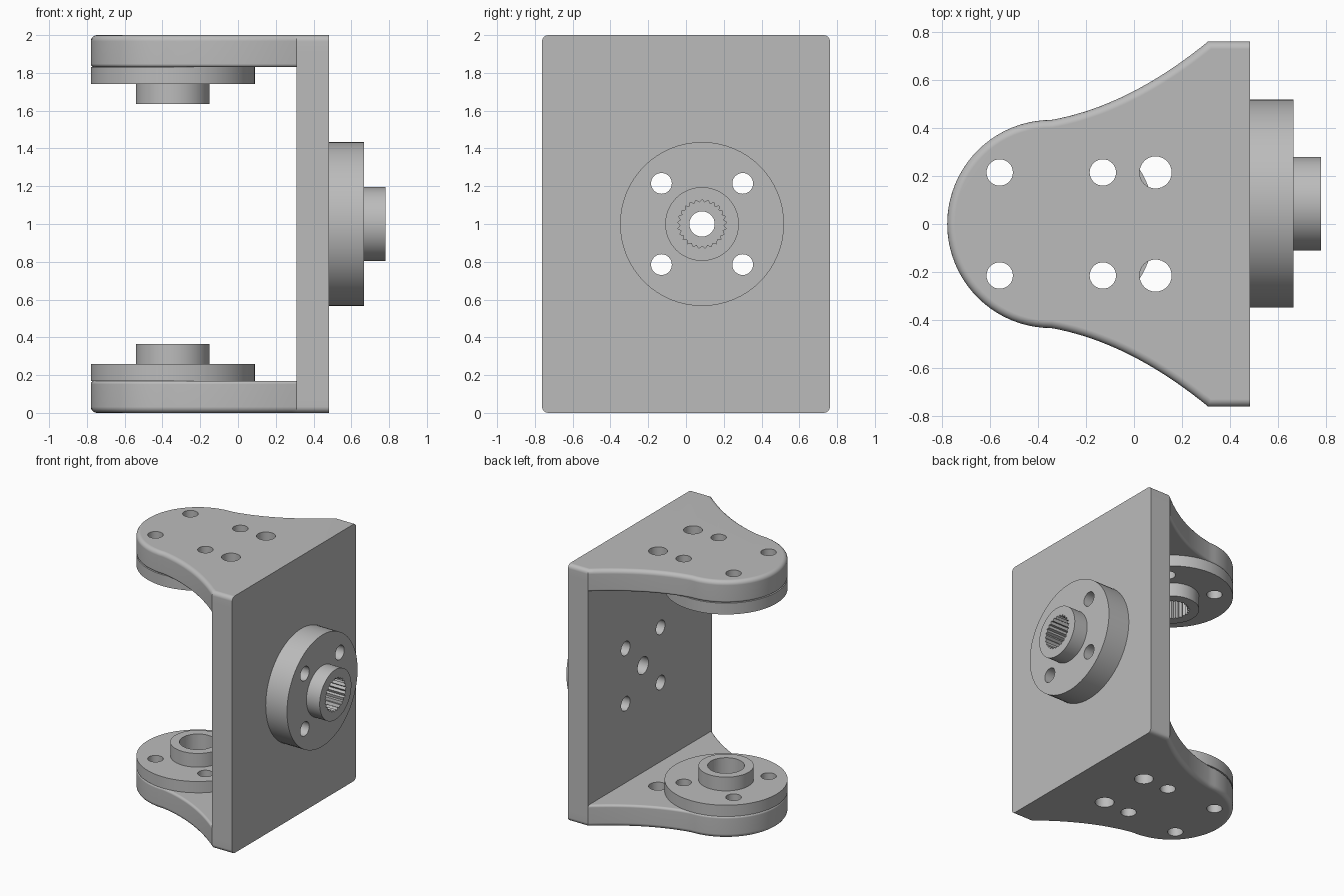
import bpy, bmesh
from math import cos, sin, pi, radians
from mathutils import Matrix, Vector

cube = bpy.data.objects.get("Cube")
if cube:
    bpy.data.objects.remove(cube, do_unlink=True)

grey = bpy.data.materials.new("light grey")
grey.use_nodes = True
colour = (0.5, 0.5, 0.5, 1)
grey.diffuse_color = colour
grey.node_tree.nodes["Principled BSDF"].inputs["Base Color"].default_value = colour

# Main sizes
ARM = 0.17                # arm thickness
END = 0.483               # outer face of the plate
INNER = 0.31              # inner face of the plate
HALF = 0.762              # half width of the plate
CX, R = -0.345, 0.434     # round end of the arms, also the disc radius
BOLT = 0.215              # bolt offset from a disc centre
HOLE = 0.055


def circle(r, n=64, x=0, y=0):
    return [(x + r * cos(2 * pi * i / n), y + r * sin(2 * pi * i / n)) for i in range(n)]


def prism(points, z0, z1):
    bm = bmesh.new()
    face = bm.faces.new([bm.verts.new((x, y, z0)) for x, y in points])
    top = bmesh.ops.extrude_face_region(bm, geom=[face])["geom"]
    verts = [v for v in top if isinstance(v, bmesh.types.BMVert)]
    bmesh.ops.translate(bm, verts=verts, vec=(0, 0, z1 - z0))
    bmesh.ops.recalc_face_normals(bm, faces=bm.faces)
    return bm


def make(name, bm, matrix=Matrix()):
    bm.transform(matrix)
    bmesh.ops.recalc_face_normals(bm, faces=bm.faces)
    mesh = bpy.data.meshes.new(name)
    bm.to_mesh(mesh)
    bm.free()
    mesh.materials.append(grey)
    obj = bpy.data.objects.new(name, mesh)
    bpy.context.collection.objects.link(obj)
    return obj


def activate(obj):
    bpy.ops.object.select_all(action='DESELECT')
    obj.select_set(True)
    bpy.context.view_layer.objects.active = obj


def combine(obj, other, operation):
    activate(obj)
    mod = obj.modifiers.new("Boolean", 'BOOLEAN')
    mod.operation, mod.solver, mod.object = operation, 'EXACT', other
    bpy.ops.object.modifier_apply(modifier=mod.name)
    bpy.data.objects.remove(other, do_unlink=True)


def drill(obj, points, z0, z1, matrix=Matrix()):
    combine(obj, make("cutter", prism(points, z0, z1), matrix), 'DIFFERENCE')


def smooth(obj):
    activate(obj)
    bpy.ops.object.shade_smooth_by_angle(angle=radians(30))
    obj.modifiers.new("Weighted normals", 'WEIGHTED_NORMAL').keep_sharp = True


# Arm outline: half circle, flared sides, straight end
def flare(side):
    a, c, b = Vector((CX, R)), Vector((-0.02, 0.492)), Vector((INNER, HALF))
    steps = [i / 20 for i in range(1, 21)]
    curve = [a * (1 - t) ** 2 + c * 2 * t * (1 - t) + b * t * t for t in steps]
    return [(p.x, side * p.y) for p in curve]


outline = [(CX + R * cos(pi / 2 + pi * i / 40), R * sin(pi / 2 + pi * i / 40))
           for i in range(41)]
outline += flare(-1) + [(END, -HALF), (END, HALF)] + flare(1)[::-1]


# Arm with rounded rims, outer face at z = 0
def arm(name, matrix):
    bm = prism(outline, 0, ARM)
    for z, radius in ((0, 0.032), (ARM, 0.018)):
        rim = [e for e in bm.edges
               if all(abs(v.co.z - z) < 1e-5 for v in e.verts)
               and not all(v.co.x > END - 1e-4 for v in e.verts)]
        bmesh.ops.bevel(bm, geom=rim, offset=radius, segments=4, profile=0.5,
                        affect='EDGES', clamp_overlap=False)
    return make(name, bm, matrix)


# Bracket: plate joined with both arms
plate = [(INNER, -HALF), (END, -HALF), (END, HALF), (INNER, HALF)]
bracket = make("bracket", prism(plate, ARM / 2, 2 - ARM / 2))
flip = Matrix.Translation((0, 0, 2)) @ Matrix.Diagonal((1, 1, -1, 1))
for matrix in (Matrix(), flip):
    combine(bracket, arm("arm", matrix), 'UNION')

# Arm holes
for y in (-BOLT, BOLT):
    for x, r in ((CX - BOLT, HOLE), (CX + BOLT, HOLE), (0.09, 0.067)):
        drill(bracket, circle(r, 32, x, y), -0.1, 2.1)

# Plate holes
side = Matrix.Translation((END, 0.085, 1)) @ Matrix.Rotation(pi / 2, 4, 'Y')
corners = [(x, y) for x in (-BOLT, BOLT) for y in (-BOLT, BOLT)]
for x, y in corners:
    drill(bracket, circle(HOLE, 32, x, y), -0.3, 0.1, side)
drill(bracket, circle(0.067, 32), -0.3, 0.1, side)
smooth(bracket)


# Flanged hub: disc and collar, with bolt holes and a plain or toothed bore
def hub(name, disc, collar, toothed, matrix):
    bm = bmesh.new()
    profile = [(0, 0), (R, 0), (R, disc), (0.195, disc), (0.195, collar), (0, collar)]
    verts = [bm.verts.new((x, 0, z)) for x, z in profile]
    edges = [bm.edges.new(pair) for pair in zip(verts, verts[1:])]
    bmesh.ops.spin(bm, geom=verts + edges, axis=(0, 0, 1), cent=(0, 0, 0),
                   angle=2 * pi, steps=64)
    bmesh.ops.remove_doubles(bm, verts=bm.verts, dist=1e-4)
    obj = make(name, bm)
    bore = circle(0.13, 48)
    if toothed:
        bore = [(x * k, y * k) for i, (x, y) in enumerate(circle(0.13, 50))
                for k in [1 if i % 2 else 0.88]]
    drill(obj, bore, -0.1, collar + 0.1)
    for x, y in corners:
        drill(obj, circle(HOLE, 32, x, y), -0.1, disc + 0.1)
    obj.data.transform(matrix)
    smooth(obj)


lower = Matrix.Translation((CX, 0, ARM))
upper = Matrix.Translation((CX, 0, 2 - ARM)) @ Matrix.Rotation(pi, 4, 'X')
hub("lower_hub", 0.088, 0.195, False, lower)
hub("upper_hub", 0.088, 0.195, True, upper)
hub("side_hub", 0.183, 0.297, True, side)
